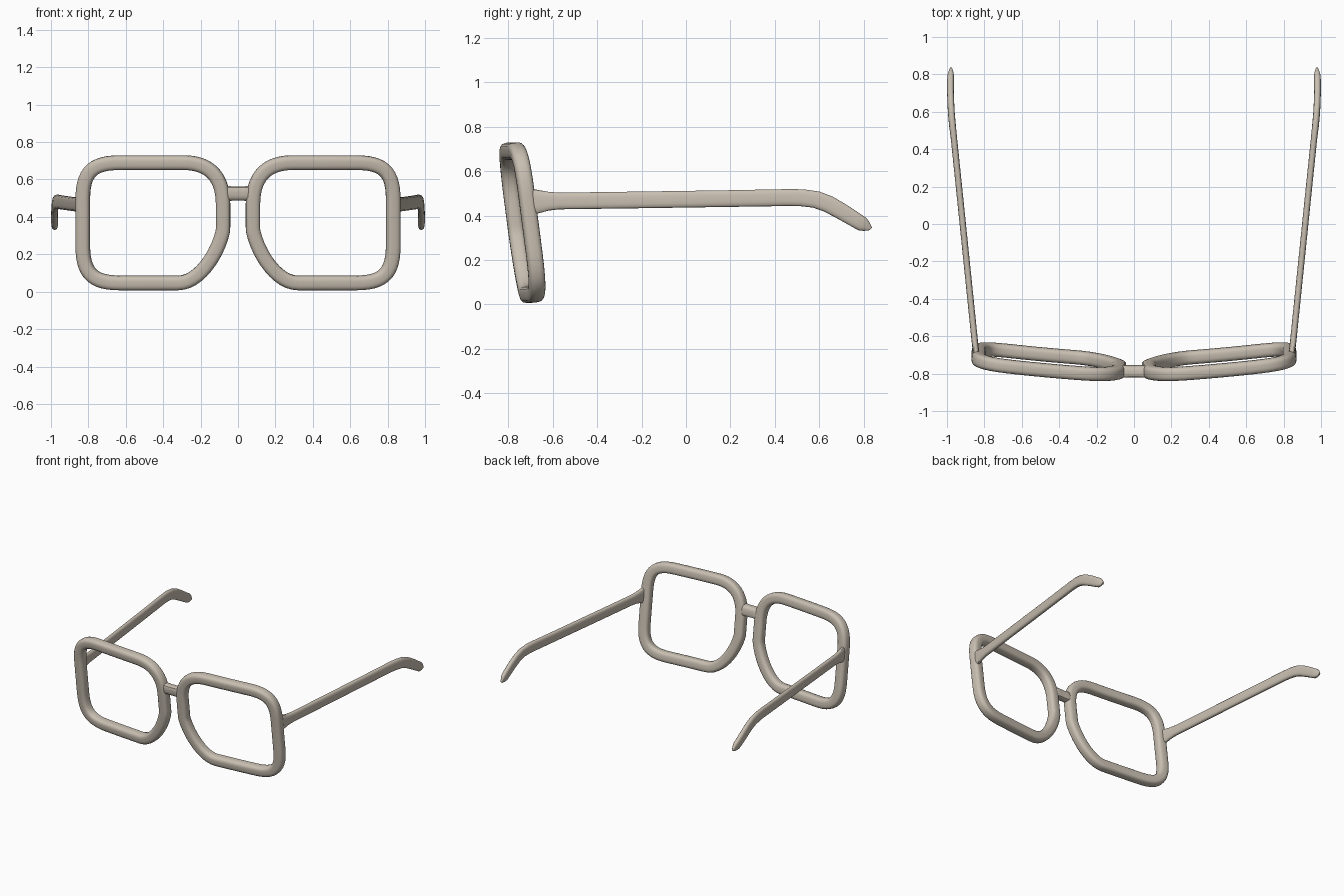
import bpy, bmesh, math
from mathutils import Vector
from mathutils.geometry import interpolate_bezier

if "Cube" in bpy.data.objects:
    bpy.data.objects.remove(bpy.data.objects["Cube"])

mat = bpy.data.materials.new("warm beige")
mat.diffuse_color = (0.58, 0.52, 0.44, 1)
mat.use_nodes = True
mat.node_tree.nodes["Principled BSDF"].inputs["Base Color"].default_value = mat.diffuse_color


def section(n, power):
    """Rounded-rectangle cross-section as unit (u, v) pairs."""
    pts = []
    for i in range(n):
        a = 2 * math.pi * (i + 0.5) / n
        c, s = math.cos(a), math.sin(a)
        r = (abs(c) ** power + abs(s) ** power) ** (-1 / power)
        pts.append((c * r, s * r))
    return pts


def loft(name, rings, closed=False):
    """Skin a list of point rings, capping the ends when open."""
    bm = bmesh.new()
    vs = [[bm.verts.new(p) for p in ring] for ring in rings]
    n = len(vs[0])
    for i in range(len(vs) if closed else len(vs) - 1):
        a, b = vs[i], vs[(i + 1) % len(vs)]
        for j in range(n):
            k = (j + 1) % n
            bm.faces.new((a[j], a[k], b[k], b[j]))
    if not closed:
        bm.faces.new(vs[0])
        bm.faces.new(vs[-1])
    bmesh.ops.recalc_face_normals(bm, faces=bm.faces)
    me = bpy.data.meshes.new(name)
    bm.to_mesh(me)
    bm.free()
    me.materials.append(mat)
    ob = bpy.data.objects.new(name, me)
    bpy.context.collection.objects.link(ob)
    bpy.ops.object.select_all(action='DESELECT')
    ob.select_set(True)
    bpy.context.view_layer.objects.active = ob
    bpy.ops.object.shade_smooth_by_angle(angle=math.radians(40))
    return ob


def depth(x, z):
    """Raked and wrapped surface that the rims lie on."""
    return -0.773 + 0.045 * x + 0.05 * x * x + 0.13 * (0.37 - z)


# Rim centre line: four corner curves, joined by straight runs
corners = [
    ((.08, .47), (.08, .60), (.14, .69), (.29, .69)),
    ((.63, .69), (.78, .69), (.83, .64), (.83, .49)),
    ((.83, .25), (.83, .10), (.78, .047), (.63, .047)),
    ((.32, .047), (.20, .047), (.10, .22), (.08, .33)),
]
path = []
for i, c in enumerate(corners):
    path += [Vector(p[:2]) for p in interpolate_bezier(*[Vector((*q, 0)) for q in c], 14)]
    start, end = Vector(c[3]), Vector(corners[(i + 1) % 4][0])
    path += [start.lerp(end, t / 5) for t in range(1, 5)]

rim_section = section(24, 3.2)


def rim_rings(side):
    rings = []
    for i, p in enumerate(path):
        t = (path[(i + 1) % len(path)] - path[i - 1]).normalized()
        back = Vector((-(0.045 + 0.1 * p.x), 1, 0.13)).normalized()
        out = Vector((-t.y, 0, t.x))
        out = (out - back * out.dot(back)).normalized()
        centre = Vector((p.x, depth(p.x, p.y), p.y))
        ring = [centre + out * (u * .0385) + back * (v * .0365) for u, v in rim_section]
        rings.append([(q.x * side, q.y, q.z) for q in ring])
    return rings


# Temple stations: top y, top z, bottom y, bottom z, centre x, half thickness
stations = [
    (-.705, .520, -.700, .405, .843, .017),
    (-.67, .516, -.66, .411, .847, .017),
    (-.62, .507, -.62, .422, .852, .017),
    (-.57, .503, -.57, .428, .857, .017),
    (-.20, .508, -.20, .433, .895, .017),
    (.20, .514, .20, .439, .936, .017),
    (.46, .519, .46, .443, .963, .017),
    (.53, .518, .515, .442, .970, .018),
    (.60, .508, .57, .436, .976, .018),
    (.66, .485, .62, .419, .979, .018),
    (.72, .450, .68, .387, .981, .018),
    (.785, .407, .75, .348, .981, .018),
    (.808, .392, .775, .334, .980, .017),
    (.822, .376, .800, .331, .979, .013),
    (.837, .345, .825, .334, .978, .006),
]
temple_section = section(20, 3.2)


def temple_rings(side):
    rings = []
    for yt, zt, yb, zb, x, h in stations:
        top, bot = Vector((0, yt, zt)), Vector((0, yb, zb))
        mid, half = (top + bot) / 2, (top - bot) / 2
        ring = [mid + half * v + Vector((x + u * h, 0, 0)) for u, v in temple_section]
        rings.append([(q.x * side, q.y, q.z) for q in ring])
    return rings


# Rims and temples on both sides
for side, label in ((1, "left"), (-1, "right")):
    loft(label + "_rim", rim_rings(side), closed=True)
    loft(label + "_temple", temple_rings(side))

# Bridge between the rims
bridge = []
for x, s in ((-.06, .96), (-.052, 1.03), (-.03, .98), (.03, .98), (.052, 1.03), (.06, .96)):
    bridge.append([(x, -.787 + u * .032 * s - v * .005, .525 + v * .039 * s)
                   for u, v in section(20, 3.5)])
loft("bridge", bridge)
